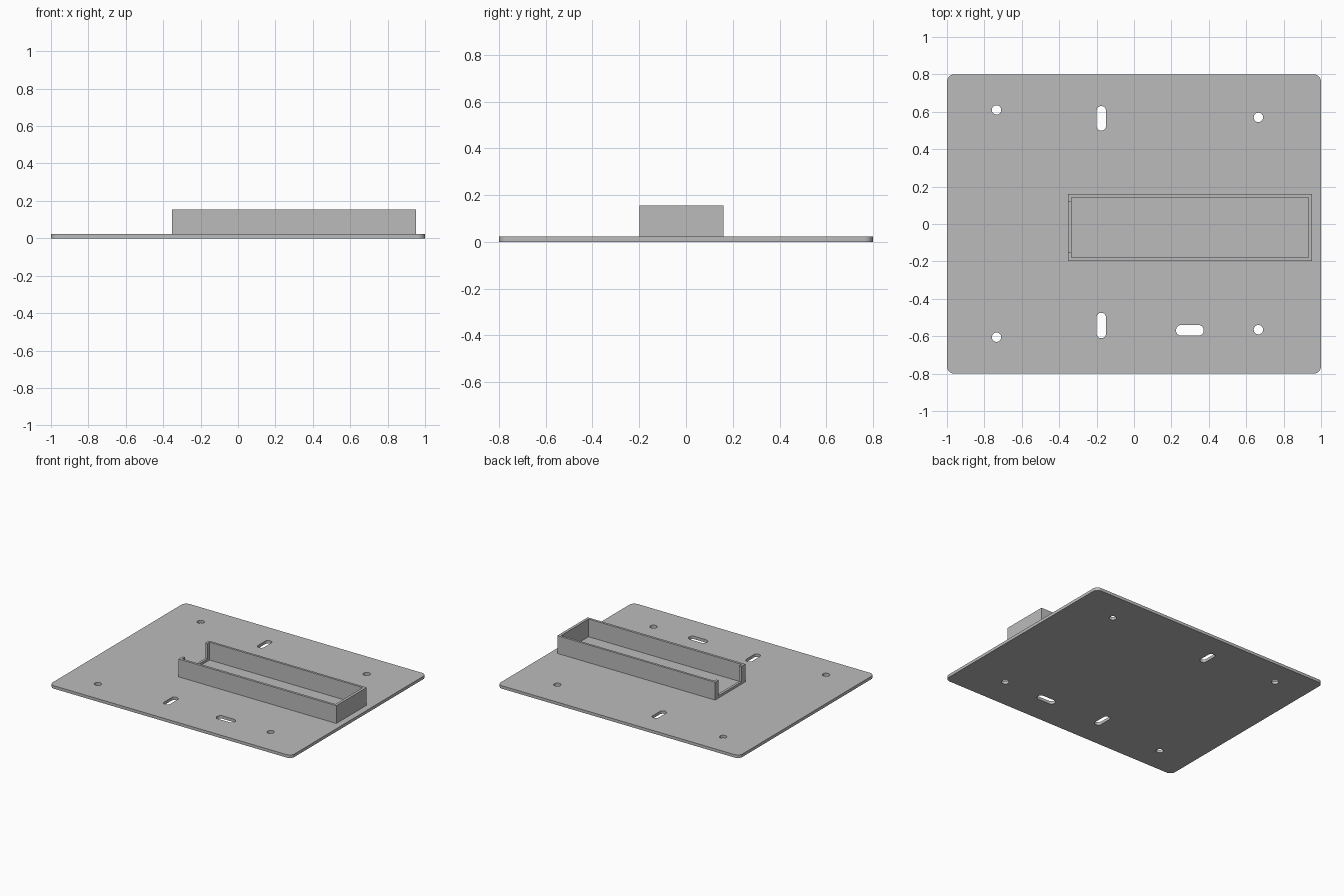
import bpy, bmesh
from math import cos, sin, pi

cube = bpy.data.objects.get("Cube")
if cube:
    bpy.data.objects.remove(cube, do_unlink=True)

PLATE, TOP, SILL = 0.022, 0.155, 0.04

grey = bpy.data.materials.new("plain grey")
grey.use_nodes = True
grey.diffuse_color = (0.5, 0.5, 0.5, 1)
grey.node_tree.nodes["Principled BSDF"].inputs["Base Color"].default_value = (0.5, 0.5, 0.5, 1)


def rounded(x0, x1, y0, y1, r, steps=8):
    """Outline of a rectangle with rounded corners."""
    corners = [(x1 - r, y1 - r), (x0 + r, y1 - r), (x0 + r, y0 + r), (x1 - r, y0 + r)]
    points = []
    for q, (cx, cy) in enumerate(corners):
        for i in range(steps + 1):
            a = (q + i / steps) * pi / 2
            points.append((cx + r * cos(a), cy + r * sin(a)))
    return points


def prism(name, outline, z0, z1):
    """Extrude an outline from z0 to z1."""
    bm = bmesh.new()
    base = bm.faces.new([bm.verts.new((x, y, z0)) for x, y in outline])
    up = bmesh.ops.extrude_face_region(bm, geom=[base])
    bmesh.ops.translate(bm, vec=(0, 0, z1 - z0),
                        verts=[v for v in up["geom"] if isinstance(v, bmesh.types.BMVert)])
    bmesh.ops.remove_doubles(bm, verts=bm.verts, dist=1e-5)
    bmesh.ops.recalc_face_normals(bm, faces=bm.faces)
    mesh = bpy.data.meshes.new(name)
    bm.to_mesh(mesh)
    bm.free()
    mesh.materials.append(grey)
    obj = bpy.data.objects.new(name, mesh)
    bpy.context.collection.objects.link(obj)
    return obj


def rect(x0, x1, y0, y1):
    return [(x0, y0), (x1, y0), (x1, y1), (x0, y1)]


def cut(target, cutter):
    mod = target.modifiers.new("cut", "BOOLEAN")
    mod.operation, mod.solver, mod.object = "DIFFERENCE", "EXACT", cutter
    cutter.hide_render = True
    cutter.hide_set(True)


# Mounting plate with round holes and slots
plate = prism("base_plate", rounded(-1, 1, -0.8, 0.8, 0.04), 0, PLATE)
R = 0.025
openings = [(x - R, x + R, y - R, y + R, R - 0.0001)
            for x, y in [(-0.735, 0.61), (-0.735, -0.605), (0.665, 0.57), (0.665, -0.565)]]
openings += [(-0.2, -0.15, 0.5, 0.63, 0.023), (-0.2, -0.15, -0.61, -0.475, 0.023),
             (0.225, 0.372, -0.597, -0.54, 0.027)]
for i, (x0, x1, y0, y1, r) in enumerate(openings):
    cut(plate, prism(f"hole_cutter_{i}", rounded(x0, x1, y0, y1, r), -0.1, 0.1))

# Open tray: four walls, with a wide notch in one end
tray = prism("tray_walls", rect(-0.353, 0.952, -0.198, 0.16), PLATE, TOP)
cut(tray, prism("pocket_cutter", rect(-0.335, 0.932, -0.18, 0.143), -0.1, 0.3))
cut(tray, prism("notch_cutter", rect(-0.4, -0.3, -0.15, 0.12), SILL, 0.3))

# Crisp edges on the walls, smooth hole and corner rounds
for obj in (plate, tray):
    bpy.ops.object.select_all(action="DESELECT")
    bpy.context.view_layer.objects.active = obj
    obj.select_set(True)
    for mod in list(obj.modifiers):
        bpy.ops.object.modifier_apply(modifier=mod.name)
    bpy.ops.object.shade_smooth_by_angle(angle=pi / 6)
for obj in list(bpy.data.objects):
    if "_cutter" in obj.name:
        bpy.data.objects.remove(obj, do_unlink=True)
